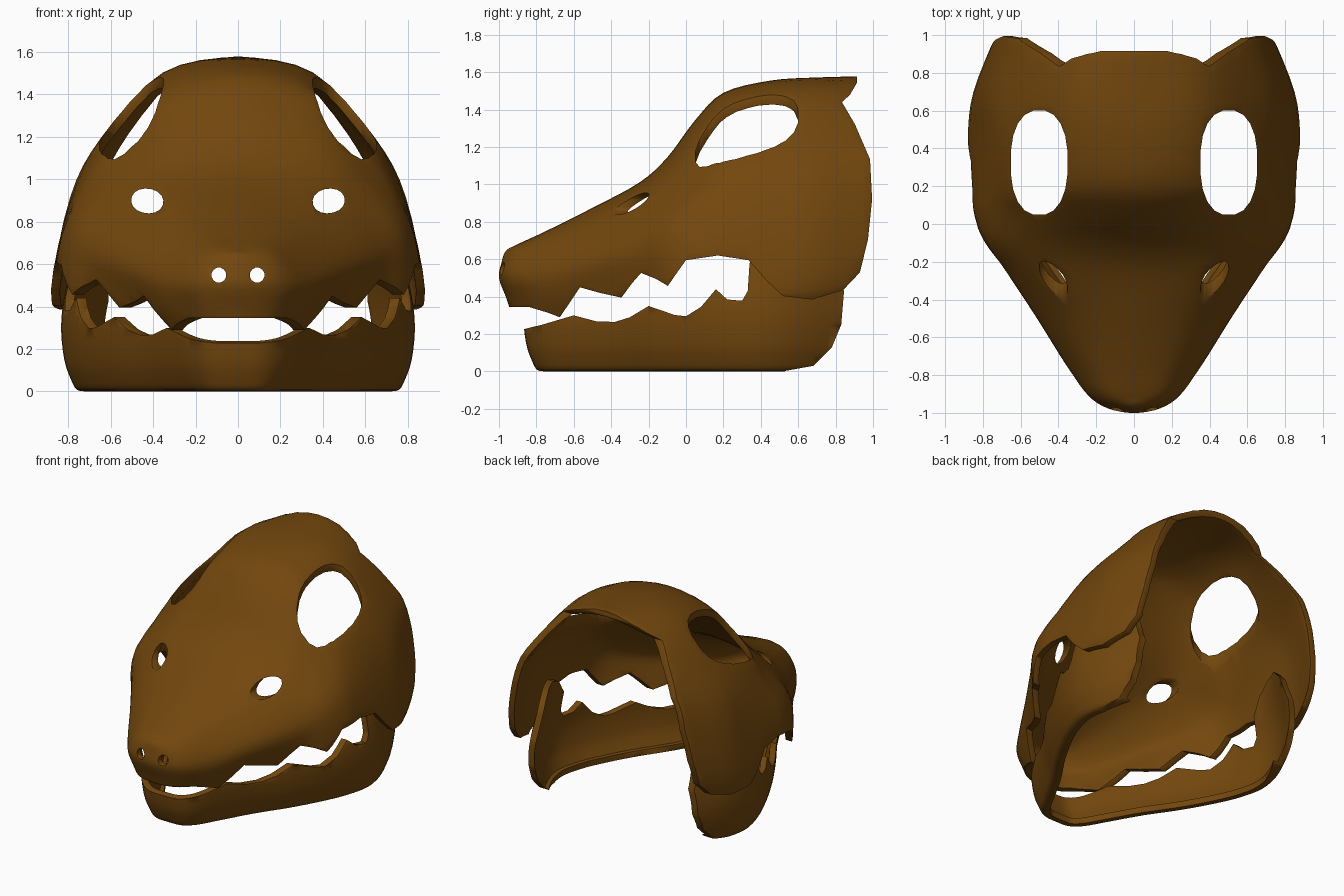
import bpy, bmesh, math
from mathutils import Vector

if "Cube" in bpy.data.objects:
    bpy.data.objects.remove(bpy.data.objects["Cube"])

bone = bpy.data.materials.new("brown bone")
bone.diffuse_color = (0.168, 0.062, 0.004, 1)
bone.use_nodes = True
bone.node_tree.nodes["Principled BSDF"].inputs["Base Color"].default_value = bone.diffuse_color
WALL = 0.042


def smooth_curve(pts, n, mirrored=False):
    """Catmull-Rom curve through pts, n steps per span; mirrored = flat across x = 0."""
    first = 2 * pts[0] - pts[1]
    if mirrored:
        first = pts[1].copy()
        first.x = -first.x
    p = [first] + list(pts) + [2 * pts[-1] - pts[-2]]
    out = []
    for i in range(1, len(p) - 2):
        a, b, c, d = p[i - 1:i + 3]
        for k in range(n):
            t = k / n
            out.append(0.5 * (2 * b + (c - a) * t + (2 * a - 5 * b + 4 * c - d) * t ** 2
                              + (3 * b - a - 3 * c + d) * t ** 3))
    return out + [pts[-1].copy()]


def make_object(name, bm):
    mesh = bpy.data.meshes.new(name)
    bm.to_mesh(mesh)
    bm.free()
    ob = bpy.data.objects.new(name, mesh)
    bpy.context.collection.objects.link(ob)
    return ob


def apply_modifier(ob, kind, **settings):
    mod = ob.modifiers.new(kind, kind)
    for key, value in settings.items():
        setattr(mod, key, value)
    bpy.context.view_layer.objects.active = ob
    bpy.ops.object.modifier_apply(modifier=mod.name)


def shell(name, grid):
    """Half surface (stations front to back, points top to bottom) -> mirrored thick shell."""
    bm = bmesh.new()
    for p in grid[0]:
        p.x = 0
    vs = [[bm.verts.new((max(p.x, 0), p.y, p.z)) for p in row] for row in grid]
    for i in range(len(vs) - 1):
        for j in range(len(vs[0]) - 1):
            bm.faces.new((vs[i][j], vs[i][j + 1], vs[i + 1][j + 1], vs[i + 1][j]))
    ob = make_object(name, bm)
    ob.data.materials.append(bone)
    apply_modifier(ob, 'MIRROR', use_axis=(True, False, False), merge_threshold=0.0005)
    apply_modifier(ob, 'SOLIDIFY', thickness=WALL, offset=-1)
    return ob


def cut(ob, pts, place, lo, hi, operation='DIFFERENCE'):
    """Boolean with a 2D outline extruded from lo to hi; place maps (a, b, depth) to xyz."""
    bm = bmesh.new()
    a = [bm.verts.new(place(u, v, lo)) for u, v in pts]
    b = [bm.verts.new(place(u, v, hi)) for u, v in pts]
    bm.faces.new(a)
    bm.faces.new(b)
    for i in range(len(pts)):
        j = (i + 1) % len(pts)
        bm.faces.new((a[i], a[j], b[j], b[i]))
    bmesh.ops.recalc_face_normals(bm, faces=bm.faces)
    cutter = make_object("cutter", bm)
    cutter.hide_render = True
    apply_modifier(ob, 'BOOLEAN', object=cutter, operation=operation, solver='EXACT')
    bpy.data.objects.remove(cutter)


def oval(cx, cy, rx, ry, n=20, power=1.0, tilt=0.0):
    pts = []
    for k in range(n):
        t = 2 * math.pi * (k + 0.5) / n
        c, s = math.cos(t), math.sin(t)
        u = rx * math.copysign(abs(c) ** power, c)
        v = ry * math.copysign(abs(s) ** power, s)
        pts.append((cx + u * math.cos(tilt) - v * math.sin(tilt),
                    cy + u * math.sin(tilt) + v * math.cos(tilt)))
    return pts


def side_on(y, z, d): return (d, y, z)
def front_on(x, z, d): return (x, d, z)
def top_on(x, y, d): return (x, y, d)


# Skull: rounded snout ribs (x, y, z), then ribs (x, z) at constant y
snout = [
    [(0, -.945, .66), (0, -.97, .635), (0, -.987, .58), (0, -1, .5), (0, -.96, .39), (0, -.92, .27)],
    [(0, -.925, .668), (.08, -.945, .645), (.125, -.965, .58), (.14, -.975, .5), (.13, -.94, .39), (.11, -.9, .27)],
    [(0, -.88, .69), (.13, -.89, .67), (.21, -.9, .6), (.245, -.905, .5), (.22, -.88, .39), (.18, -.85, .27)],
]
ribs = {
    -.75: [(0, .75), (.17, .725), (.28, .65), (.355, .53), (.33, .4), (.26, .27)],
    -.5: [(0, .875), (.24, .835), (.4, .74), (.51, .6), (.48, .45), (.4, .27)],
    -.25: [(0, 1.01), (.34, .965), (.53, .86), (.67, .68), (.655, .5), (.6, .3)],
    -.1: [(0, 1.145), (.37, 1.08), (.59, .94), (.76, .76), (.785, .5), (.73, .3)],
    .05: [(0, 1.345), (.36, 1.255), (.61, 1.04), (.8, .8), (.852, .5), (.81, .3)],
    .2: [(0, 1.49), (.36, 1.405), (.63, 1.14), (.803, .83), (.87, .5), (.83, .3)],
    .45: [(0, 1.555), (.36, 1.48), (.645, 1.19), (.79, .9), (.88, .48), (.84, .28)],
    .7: [(0, 1.572), (.35, 1.5), (.635, 1.19), (.78, .92), (.85, .5), (.79, .3)],
    1.03: [(0, 1.58), (.32, 1.45), (.59, 1.16), (.68, .92), (.72, .6), (.66, .3)],
}
rows = [[Vector(p) for p in r] for r in snout]
rows += [[Vector((x, y, z)) for x, z in r] for y, r in ribs.items()]
rows = [smooth_curve(r, 4, True) for r in rows]
columns = [smooth_curve([r[j] for r in rows], 4, True) for j in range(len(rows[0]))]
skull = shell("upper_skull", [list(r) for r in zip(*columns)])

# Toothed lower edge, cheeks and back rim trimmed in side view
skull_side = [(-1.1, .345), (-.84, .345), (-.74, .315), (-.675, .29), (-.62, .37), (-.567, .45),
              (-.46, .42), (-.345, .395), (-.29, .47), (-.24, .527), (-.16, .495), (-.097, .457),
              (-.04, .54), (0, .595), (.17, .62), (.335, .595), (.43, .485),
              (.52, .403), (.674, .385), (.84, .435), (.93, .53), (.973, .706), (.995, .92),
              (.984, 1.134), (.904, 1.32), (.834, 1.44), (.877, 1.48), (.915, 1.545),
              (.915, 1.8), (-1.1, 1.8)]
cut(skull, skull_side, side_on, -1.3, 1.3, 'INTERSECT')

# Large rear openings, eye holes and nostrils
for s in (-1, 1):
    cut(skull, oval(s * .502, .325, .152, .278, power=.85), top_on, .95, 1.8)
    cut(skull, oval(s * .427, .897, .076, .058, 16, .95, s * .12), front_on, -.75, .2)
    cut(skull, oval(s * .09, .548, .035, .036, 12), front_on, -1.2, -.8)

# Lower jaw: plan curve (x, y) swept through levels (height, inset)
plan = [Vector(p) for p in [(0, -.87), (.13, -.855), (.235, -.77), (.335, -.6), (.45, -.4), (.585, -.2),
                            (.7, 0), (.79, .2), (.833, .41), (.785, .63), (.64, .9)]]
levels = [Vector(p) for p in [(.85, .1), (.6, .05), (.45, .015), (.3, 0), (.15, .015),
                              (.06, .045), (.008, .075), (.0, .125)]]
curve, levels = smooth_curve(plan, 4, True), smooth_curve(levels, 3)
grid = []
for i, p in enumerate(curve):
    d = (curve[min(i + 1, len(curve) - 1)] - curve[max(i - 1, 0)]).normalized()
    if i == 0:
        d = Vector((1, 0))
    grid.append([Vector((p.x - d.y * q.y, p.y + d.x * q.y, max(q.x, 0))) for q in levels])
jaw = shell("lower_jaw", grid)

# Toothed upper edge and rising rear arm trimmed in side view
jaw_side = [(-1.1, .228), (-.86, .228), (-.77, .25), (-.6, .3), (-.48, .268), (-.38, .265), (-.3, .29),
            (-.2, .35), (-.06, .302), (0, .295), (.08, .345), (.16, .44), (.22, .385), (.3, .378),
            (.33, .43), (.34, .58), (.42, .69), (.53, .74), (.66, .735), (.77, .63), (.845, .43),
            (.83, .25), (.78, .13), (.68, .03), (.53, .003), (.45, -.1), (-1.1, -.1)]
cut(jaw, jaw_side, side_on, -1.3, 1.3, 'INTERSECT')

# Smooth bone with slightly softened rims
for ob in (skull, jaw):
    apply_modifier(ob, 'BEVEL', width=.01, segments=2, limit_method='ANGLE',
                   angle_limit=math.radians(50), use_clamp_overlap=True)
    bpy.ops.object.select_all(action='DESELECT')
    ob.select_set(True)
    bpy.context.view_layer.objects.active = ob
    bpy.ops.object.shade_smooth_by_angle(angle=math.radians(50))
